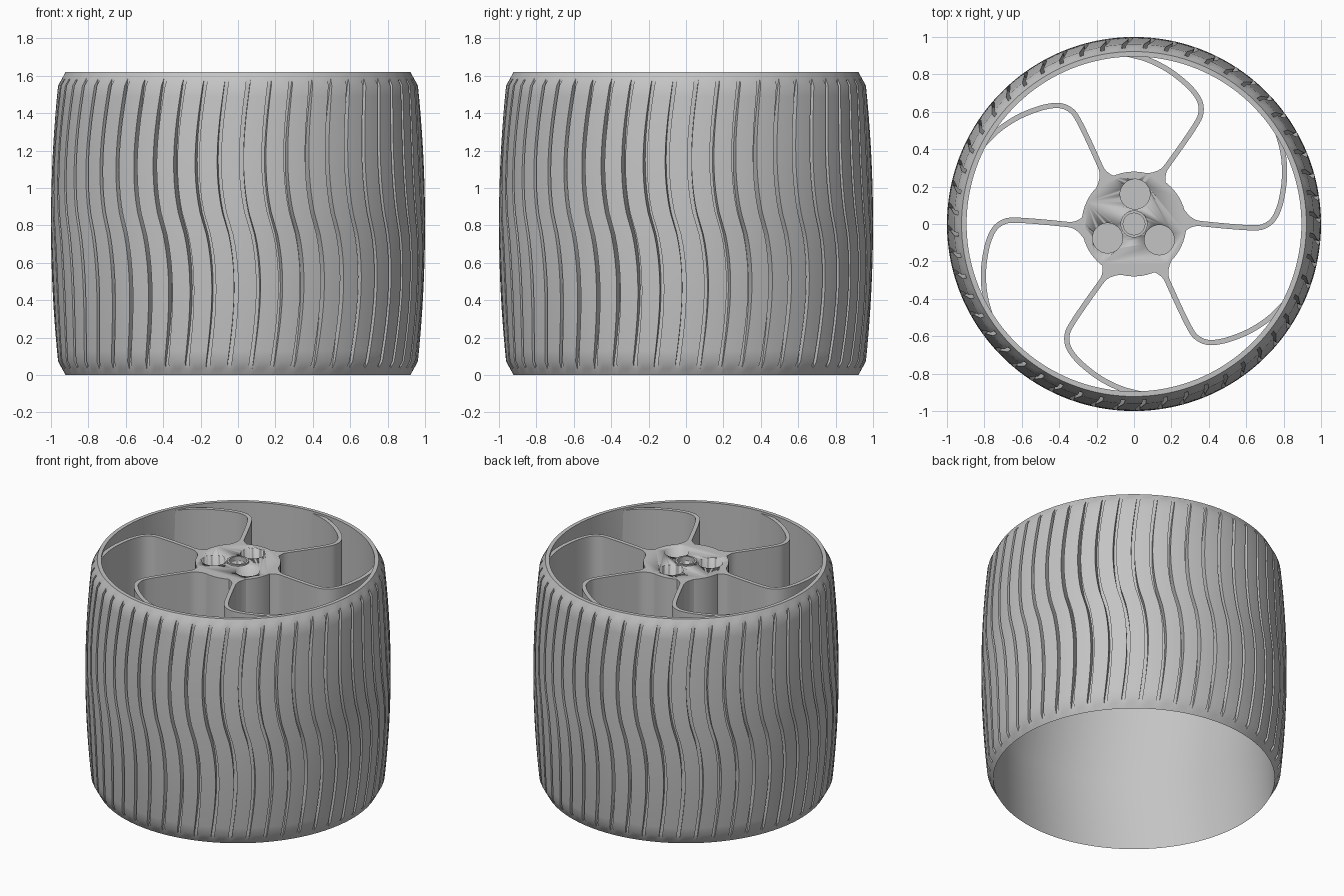
import bpy, bmesh, math
from mathutils import Vector, Matrix

if "Cube" in bpy.data.objects:
    bpy.data.objects.remove(bpy.data.objects["Cube"])

HEIGHT = 1.62
MID = HEIGHT / 2
TREADS = 52
PITCH = math.tau / TREADS
SPOKE_TOP, SPOKE_BOTTOM = 1.605, 1.05

grey = bpy.data.materials.new("plain_grey")
grey.use_nodes = True
grey.diffuse_color = (0.55, 0.55, 0.55, 1)
grey.node_tree.nodes["Principled BSDF"].inputs["Base Color"].default_value = (0.55, 0.55, 0.55, 1)


def finish(name, bm, angle=30):
    """Turn a bmesh into a shaded object."""
    bmesh.ops.remove_doubles(bm, verts=bm.verts, dist=1e-4)
    bmesh.ops.recalc_face_normals(bm, faces=bm.faces)
    mesh = bpy.data.meshes.new(name)
    bm.to_mesh(mesh)
    bm.free()
    mesh.materials.append(grey)
    ob = bpy.data.objects.new(name, mesh)
    bpy.context.collection.objects.link(ob)
    bpy.ops.object.select_all(action="DESELECT")
    ob.select_set(True)
    bpy.context.view_layer.objects.active = ob
    bpy.ops.object.shade_smooth_by_angle(angle=math.radians(angle))
    return ob


def prism(bm, outline, z0, z1):
    """Extrude a closed 2D outline between two heights."""
    low = [bm.verts.new((x, y, z0)) for x, y in outline]
    high = [bm.verts.new((x, y, z1)) for x, y in outline]
    n = len(outline)
    for i in range(n):
        j = (i + 1) % n
        bm.faces.new((low[i], low[j], high[j], high[i]))
    return low, high


def circle(radius, n=48, cx=0, cy=0):
    return [(cx + radius * math.cos(math.tau * i / n),
             cy + radius * math.sin(math.tau * i / n)) for i in range(n)]


# Crowned tyre and rim in one closed skin, with wavy grooves
def crown(z):
    u = abs(z - MID) / MID
    if u > 0.91:
        return 0.962 - 0.04 * (u - 0.91) / 0.09
    return 1.0 - 0.038 * (u / 0.91) ** 2


def wave(z):
    u = (z - MID) / MID
    return -0.055 - 0.046 * math.copysign(math.sin(math.pi * abs(u) ** 0.8), u)


def ring(bm, z, outer, floor):
    verts = []
    for i in range(TREADS):
        for part, raised in ((0, 1), (0.27, 1), (0.54, 1), (0.82, 1), (0.82, 0), (1, 0)):
            a = -math.pi / 2 + wave(z) + (i + part) * PITCH + 0.01
            r = outer if raised else floor
            verts.append(bm.verts.new((r * math.cos(a), r * math.sin(a), z)))
    return verts


bm = bmesh.new()
heights = [0, 0.035, 0.073] + [0.073 + (HEIGHT - 0.146) * i / 26 for i in range(1, 26)]
heights += [HEIGHT - 0.073, HEIGHT - 0.035, HEIGHT]
rings = [ring(bm, z, crown(z), min(0.942, crown(z))) for z in heights]
for z, r in ((HEIGHT, 0.895), (SPOKE_BOTTOM, 0.9), (0.5, 0.915), (0, 0.922)):
    rings.append(ring(bm, z, r, r))
for k, a in enumerate(rings):
    b = rings[(k + 1) % len(rings)]
    for i in range(len(a)):
        j = (i + 1) % len(a)
        bm.faces.new((a[i], a[j], b[j], b[i]))
bmesh.ops.dissolve_degenerate(bm, dist=1e-5, edges=bm.edges)
finish("tyre_and_rim", bm)


# Curved spokes, flared where they meet the hub
def smooth_path(points, steps=6):
    pts = [Vector(p) for p in points]
    pts = [2 * pts[0] - pts[1]] + pts + [2 * pts[-1] - pts[-2]]
    out = []
    for a, b, c, d in zip(pts, pts[1:], pts[2:], pts[3:]):
        for s in range(steps):
            t = s / steps
            out.append(0.5 * (2 * b + (c - a) * t + (2 * a - 5 * b + 4 * c - d) * t * t
                              + (3 * b - a - 3 * c + d) * t ** 3))
    return out + [pts[-2]]


path = smooth_path([(0.26, 0.012), (0.34, 0.004), (0.48, -0.01), (0.62, -0.02), (0.69, -0.014),
                    (0.745, 0.025), (0.78, 0.1), (0.8, 0.2), (0.805, 0.29), (0.795, 0.39),
                    (0.765, 0.5)])
left, right = [], []
for i, p in enumerate(path):
    tangent = path[min(i + 1, len(path) - 1)] - path[max(i - 1, 0)]
    normal = Vector((-tangent.y, tangent.x)).normalized()
    flare = max(0, (0.35 - p.length) / 0.09)
    half = 0.014 + 0.055 * flare ** 2
    left.append(p + normal * half)
    right.append(p - normal * half)

for k in range(6):
    bm = bmesh.new()
    low, high = prism(bm, left + right[::-1], SPOKE_BOTTOM, SPOKE_TOP)
    n = len(low)
    for side in (low, high):
        for i in range(n // 2 - 1):
            bm.faces.new((side[i], side[i + 1], side[n - 2 - i], side[n - 1 - i]))
    bmesh.ops.rotate(bm, verts=bm.verts, matrix=Matrix.Rotation(k * math.pi / 3, 3, "Z"))
    finish("spoke_%d" % (k + 1), bm)


# Hub with three round pockets and a central bore
def disc(name, outline, z0, z1):
    bm = bmesh.new()
    low, high = prism(bm, outline, z0, z1)
    bm.faces.new(low)
    bm.faces.new(high)
    return finish(name, bm)


hub = disc("hub", circle(0.28, 72), SPOKE_BOTTOM, SPOKE_TOP)
pockets = [circle(0.08, 40, 0.16 * math.cos(a), 0.16 * math.sin(a))
           for a in (math.radians(88 + 120 * i) for i in range(3))]
for outline in pockets + [circle(0.06, 40)]:
    cutter = disc("hub_cutter", outline, SPOKE_TOP - 0.3, SPOKE_TOP + 0.1)
    cutter.hide_render = True
    cut = hub.modifiers.new("pocket", "BOOLEAN")
    cut.operation = "DIFFERENCE"
    cut.solver = "EXACT"
    cut.object = cutter
    bpy.context.view_layer.objects.active = hub
    bpy.ops.object.modifier_apply(modifier=cut.name)
    bpy.data.objects.remove(cutter)

# Thin collar around the bore
bm = bmesh.new()
collar = [prism(bm, circle(r, 40), SPOKE_TOP - 0.02, SPOKE_TOP + 0.01) for r in (0.058, 0.072)]
for inner, outer in zip(*collar):
    for i in range(len(inner)):
        j = (i + 1) % len(inner)
        bm.faces.new((inner[i], inner[j], outer[j], outer[i]))
finish("bore_collar", bm)
